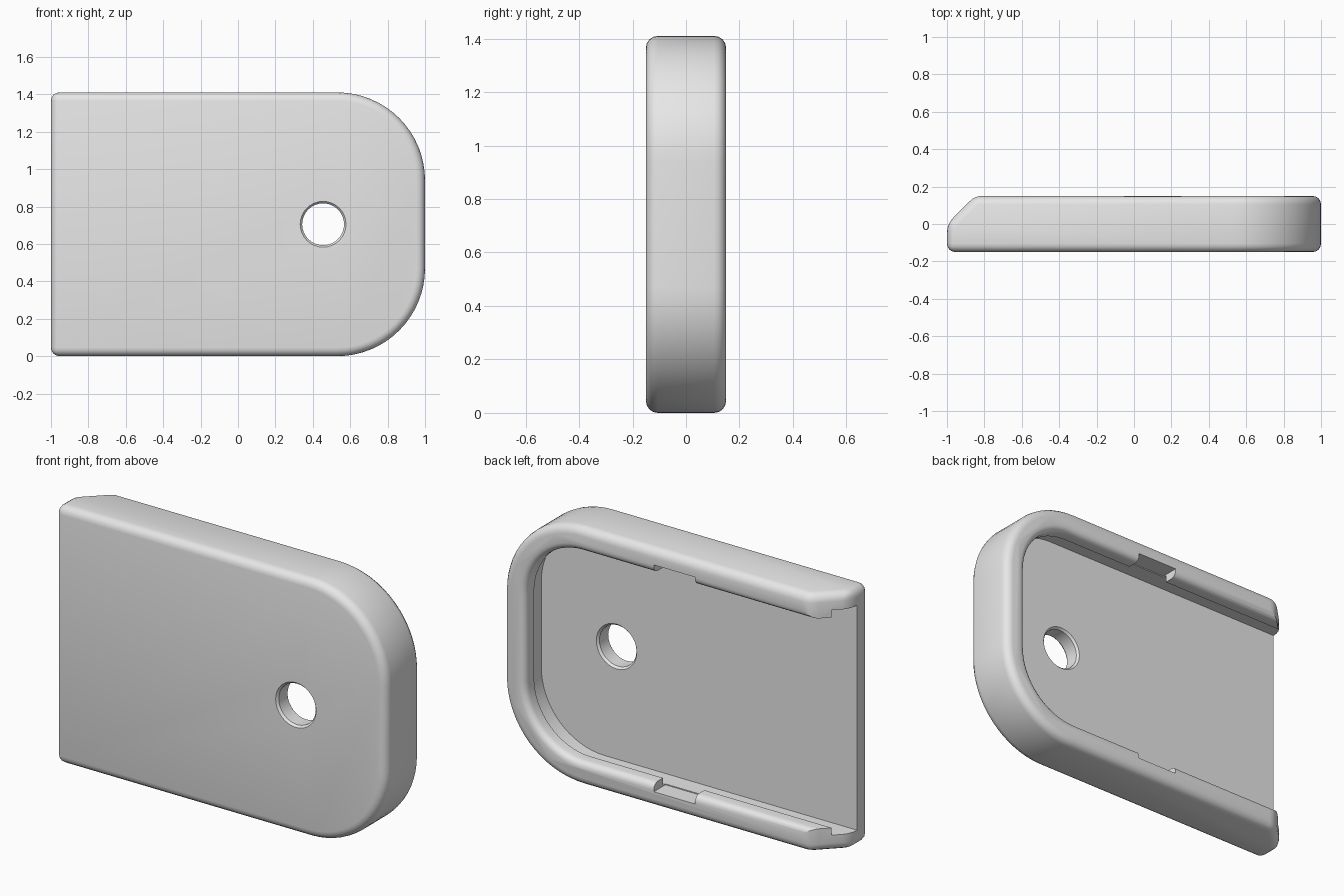
import bpy, bmesh
from math import sin, cos, pi
from mathutils import Vector

cube = bpy.data.objects.get("Cube")
if cube:
    bpy.data.objects.remove(cube)

HEIGHT, HALF_DEPTH, RADIUS = 1.41, 0.15, 0.47
FLOOR, LIP_UNDER = -0.05, 0.07      # y of the tray floor and of the lip underside
GROOVE, LIP = 0.09, 0.13            # insets of the groove wall and of the lip edge
HOLE = (0.455, HEIGHT / 2)


def outline(inset, x_end, steps=16):
    """Plate outline in x and z: square at x_end, rounded at the other end."""
    r = RADIUS - inset
    cx = 1 - RADIUS
    pts = [(x_end, inset)]
    for cz, start in ((RADIUS, -pi / 2), (HEIGHT - RADIUS, 0)):
        for i in range(steps + 1):
            a = start + pi / 2 * i / steps
            pts.append((cx + r * cos(a), cz + r * sin(a)))
    return pts + [(x_end, HEIGHT - inset)]


def circle(r, steps=32):
    return [(HOLE[0] + r * cos(2 * pi * i / steps),
             HOLE[1] + r * sin(2 * pi * i / steps)) for i in range(steps)]


def box(x0, x1, z0, z1):
    return [(x0, z0), (x1, z0), (x1, z1), (x0, z1)]


def loft(sections):
    """Closed bmesh through matching (y, outline) sections."""
    bm = bmesh.new()
    rings = [[bm.verts.new((x, y, z)) for x, z in pts] for y, pts in sections]
    for a, b in zip(rings, rings[1:]):
        for i in range(len(a)):
            j = (i + 1) % len(a)
            bm.faces.new((a[i], a[j], b[j], b[i]))
    bm.faces.new(rings[0])
    bm.faces.new(rings[-1])
    bmesh.ops.recalc_face_normals(bm, faces=bm.faces)
    return bm


def make_object(name, bm):
    mesh = bpy.data.meshes.new(name)
    bm.to_mesh(mesh)
    bm.free()
    ob = bpy.data.objects.new(name, mesh)
    bpy.context.collection.objects.link(ob)
    return ob


# Solid plate with one end chamfered at the back and all rims rounded
bm = loft([(y, outline(0, -1)) for y in (-HALF_DEPTH, HALF_DEPTH)])
cut = bmesh.ops.bisect_plane(bm, geom=bm.verts[:] + bm.edges[:] + bm.faces[:],
                             plane_co=Vector((-0.85, HALF_DEPTH, 0)),
                             plane_no=Vector((-1, 1, 0)), clear_outer=True)
bmesh.ops.edgeloop_fill(bm, edges=[e for e in cut["geom_cut"]
                                   if isinstance(e, bmesh.types.BMEdge)])
bmesh.ops.recalc_face_normals(bm, faces=bm.faces)
bmesh.ops.bevel(bm, geom=[e for e in bm.edges if e.calc_face_angle(0) > 0.4],
                offset=0.045, segments=4, profile=0.5, affect='EDGES')
plate = make_object("base_plate", bm)

# Tray pocket, reaching under the lip as a groove
cutters = [make_object("groove_cutter", loft(
    [(y, outline(GROOVE, -1.2)) for y in (FLOOR, LIP_UNDER)]))]

# Opening between the lips, flared to round the inner rim
flare = 0.035
sections = [(0, outline(LIP, -1.2))]
for i in range(5):
    a = pi / 2 * i / 4
    sections.append((HALF_DEPTH - flare + flare * sin(a),
                     outline(LIP - flare * (1 - cos(a)), -1.2)))
sections.append((HALF_DEPTH + 0.05, outline(LIP - flare, -1.2)))
cutters.append(make_object("opening_cutter", loft(sections)))

# Notches through both lips
notch = box(-0.16, 0.09, GROOVE - 0.005, HEIGHT - GROOVE + 0.005)
cutters.append(make_object("notch_cutter", loft(
    [(y, notch) for y in (LIP_UNDER - 0.02, HALF_DEPTH + 0.1)])))

# Round hole with a small chamfer on each side
cutters.append(make_object("hole_cutter", loft([
    (-HALF_DEPTH - 0.02, circle(0.14)), (-HALF_DEPTH + 0.012, circle(0.112)),
    (FLOOR - 0.012, circle(0.112)), (FLOOR + 0.02, circle(0.14))])))

bpy.context.view_layer.objects.active = plate
for cutter in cutters:
    cutter.hide_render = True
    mod = plate.modifiers.new(cutter.name, 'BOOLEAN')
    mod.operation = 'DIFFERENCE'
    mod.solver = 'EXACT'
    mod.object = cutter
    bpy.ops.object.modifier_apply(modifier=mod.name)
for cutter in cutters:
    bpy.data.objects.remove(cutter)

# Single plain grey
grey = bpy.data.materials.new("plain_grey")
grey.use_nodes = True
grey.diffuse_color = (0.8, 0.8, 0.8, 1)
grey.node_tree.nodes["Principled BSDF"].inputs["Base Color"].default_value = grey.diffuse_color
plate.data.materials.clear()
plate.data.materials.append(grey)

bpy.ops.object.select_all(action='DESELECT')
plate.select_set(True)
bpy.ops.object.shade_smooth_by_angle(angle=0.5)
